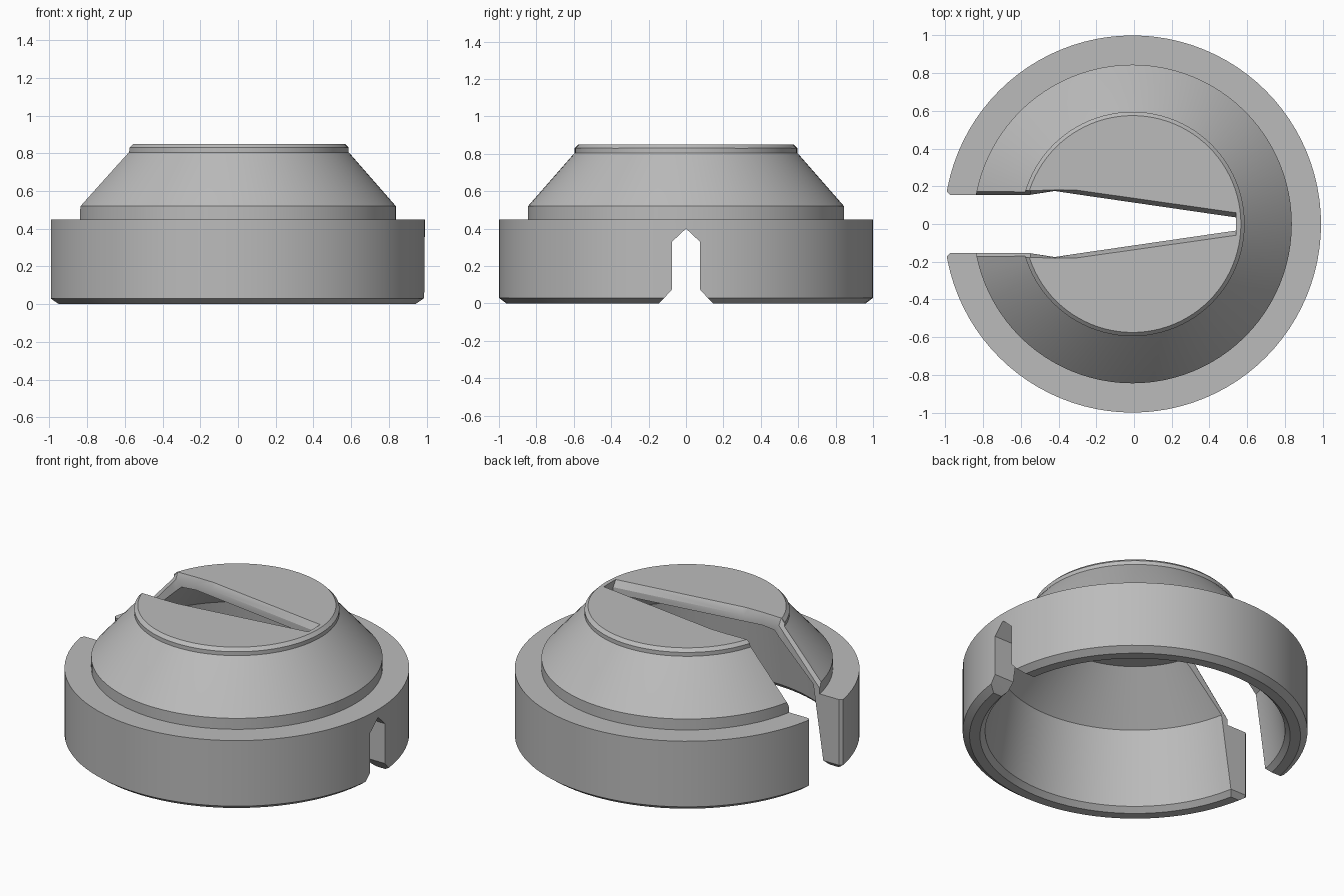
import bpy, bmesh, math
from mathutils import Matrix, Vector

cube = bpy.data.objects.get("Cube")
if cube:
    bpy.data.objects.remove(cube, do_unlink=True)

CENTRE_X = -0.008

gray = bpy.data.materials.new("light gray")
gray.use_nodes = True
gray.diffuse_color = (0.5, 0.5, 0.5, 1)
gray.node_tree.nodes["Principled BSDF"].inputs["Base Color"].default_value = (0.5, 0.5, 0.5, 1)


def finish(bm, name):
    bmesh.ops.recalc_face_normals(bm, faces=bm.faces)
    mesh = bpy.data.meshes.new(name)
    bm.to_mesh(mesh)
    bm.free()
    obj = bpy.data.objects.new(name, mesh)
    bpy.context.collection.objects.link(obj)
    mesh.materials.append(gray)
    return obj


def lathe(name, profile, segments=96):
    """Revolve an (r, z) profile, whose ends lie on the axis, around z."""
    bm = bmesh.new()
    verts = [bm.verts.new((r, 0, z)) for r, z in profile]
    edges = [bm.edges.new(pair) for pair in zip(verts, verts[1:])]
    bmesh.ops.spin(bm, geom=verts + edges, cent=(0, 0, 0), axis=(0, 0, 1),
                   angle=math.tau, steps=segments, use_duplicate=False)
    bmesh.ops.remove_doubles(bm, verts=bm.verts, dist=0.0001)
    bmesh.ops.translate(bm, verts=bm.verts, vec=(CENTRE_X, 0, 0))
    return finish(bm, name)


def loft(name, sections):
    """Join mirrored (x, [(y, z), ...]) half sections into a closed solid."""
    bm = bmesh.new()
    rings = []
    for x, half in sections:
        outline = half + [(-y, z) for y, z in reversed(half) if y > 0]
        rings.append([bm.verts.new((x, y, z)) for y, z in outline])
    for a, b in zip(rings, rings[1:]):
        for i in range(len(a)):
            j = (i + 1) % len(a)
            bm.faces.new((a[i], a[j], b[j], b[i]))
    bm.faces.new(rings[0])
    bm.faces.new(rings[-1])
    obj = finish(bm, name)
    obj.hide_render = True
    return obj


# Hollow stepped cap: inside from the ceiling down, then outside up to the top
cap = lathe("cap_body", [
    (0, 0.77), (0.53, 0.77), (0.80, 0.50), (0.87, 0.03), (0.90, 0),
    (0.96, 0), (1, 0.03), (1, 0.45), (0.845, 0.45), (0.845, 0.52),
    (0.60, 0.80), (0.595, 0.805), (0.595, 0.83), (0.575, 0.85), (0, 0.85)])


# Tapered slot: half width w, upper edge chamfer f below surface height s
def slot_section(x, s, w, f):
    return x, [(w + 0.06, -0.03), (w, 0.03), (w, s - 0.04),
               (w + f, s), (w + f, s + 0.6)]


slot = loft("slot_cutter", [slot_section(*row) for row in [
    (-1.03, 0.60, 0.21, 0),
    (-0.975, 0.60, 0.155, 0),
    (-0.845, 0.60, 0.155, 0),
    (-0.838, 0.525, 0.155, 0.022),
    (-0.585, 0.81, 0.155, 0.022),
    (-0.55, 0.85, 0.155, 0.022),
    (-0.42, 0.85, 0.175, 0.006),
    (-0.30, 0.85, 0.157, 0.022),
    (0.54, 0.85, 0.035, 0.025)]])

# Pointed notch with a flared mouth in the opposite rim
arch = [(0.2, -0.05), (0.125, 0.02), (0.075, 0.075), (0.075, 0.33), (0, 0.4)]
notch = loft("notch_cutter", [(0.6, arch), (1.2, arch)])

bpy.context.view_layer.objects.active = cap
for cutter in (slot, notch):
    mod = cap.modifiers.new("cut", 'BOOLEAN')
    mod.operation = 'DIFFERENCE'
    mod.solver = 'EXACT'
    mod.object = cutter
    bpy.ops.object.modifier_apply(modifier=mod.name)
    bpy.data.objects.remove(cutter, do_unlink=True)

bpy.ops.object.select_all(action='DESELECT')
cap.select_set(True)
bpy.ops.object.shade_smooth_by_angle(angle=math.radians(22))
